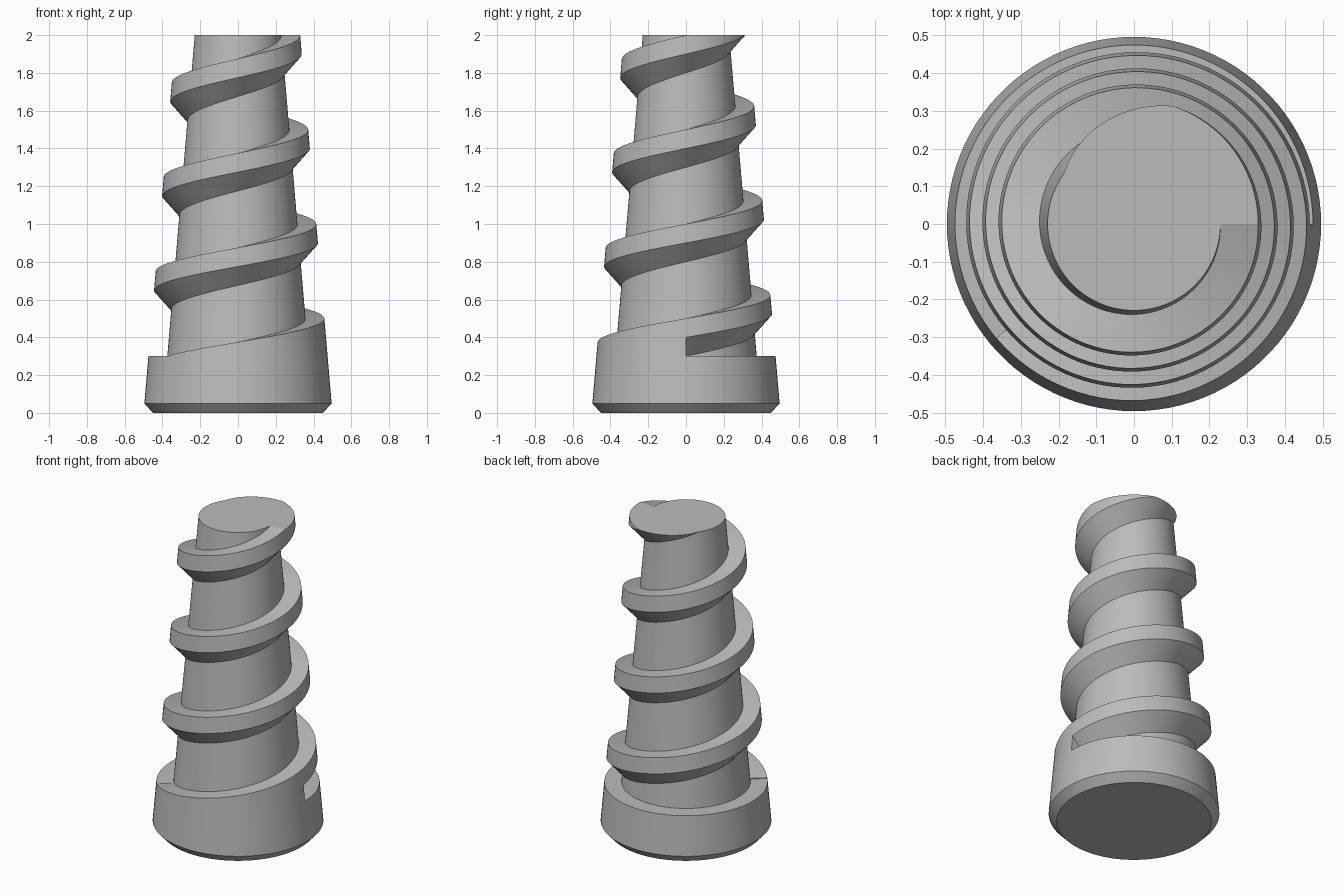
import bpy, bmesh
from math import cos, sin, tau, radians

if "Cube" in bpy.data.objects:
    bpy.data.objects.remove(bpy.data.objects["Cube"])

SEGS = 100          # sides per turn
PITCH = 0.5
TOP = 2.0
LEDGE = 0.3         # top of the base collar
BAND = 0.1          # height of the outer thread band, also thread depth
BURY = 0.02         # how far the thread sinks into the core

grey = bpy.data.materials.new("plain grey")
grey.use_nodes = True
colour = (0.5, 0.5, 0.5, 1)
grey.diffuse_color = colour
grey.node_tree.nodes["Principled BSDF"].inputs["Base Color"].default_value = colour


def outer(z):
    return 0.5 - 0.0855 * z


def core(z):
    return outer(z) - BAND


def point(r, z, step):
    a = tau * step / SEGS
    return (r * cos(a), r * sin(a), z)


def finish(bm, name):
    bmesh.ops.recalc_face_normals(bm, faces=bm.faces)
    mesh = bpy.data.meshes.new(name)
    bm.to_mesh(mesh)
    bm.free()
    mesh.materials.append(grey)
    ob = bpy.data.objects.new(name, mesh)
    bpy.context.collection.objects.link(ob)
    bpy.ops.object.select_all(action='DESELECT')
    ob.select_set(True)
    bpy.context.view_layer.objects.active = ob
    bpy.ops.object.shade_smooth_by_angle(angle=radians(12))


def lathe(name, profile):
    """Stack of rings from (radius, height) pairs, capped at both ends."""
    bm = bmesh.new()
    rings = [[bm.verts.new(point(r, z, s)) for s in range(SEGS)] for r, z in profile]
    for low, high in zip(rings, rings[1:]):
        for i in range(SEGS):
            j = (i + 1) % SEGS
            bm.faces.new((low[i], low[j], high[j], high[i]))
    bm.faces.new(rings[0])
    bm.faces.new(rings[-1])
    finish(bm, name)


def sweep(name, first, last, section):
    """Carry a four-sided section along the helix and trim it level at the top."""
    bm = bmesh.new()
    rings = []
    for s in range(first, last + 1):
        corners = section(PITCH * s / SEGS)
        rings.append([bm.verts.new(point(r, z, s)) for r, z in corners])
    for a, b in zip(rings, rings[1:]):
        for i in range(4):
            j = (i + 1) % 4
            bm.faces.new((a[i], a[j], b[j], b[i]))
    bm.faces.new(rings[0])
    bm.faces.new(rings[-1])
    geom = bm.verts[:] + bm.edges[:] + bm.faces[:]
    bmesh.ops.bisect_plane(bm, geom=geom, dist=1e-5, plane_co=(0, 0, TOP),
                           plane_no=(0, 0, 1), clear_outer=True)
    rim = [e for e in bm.edges if e.is_boundary]
    if rim:
        bmesh.ops.edgeloop_fill(bm, edges=rim)
    finish(bm, name)


def thread_section(z):
    low = z - BAND
    root = low - BAND - BURY
    return [(core(z) - BURY, z), (outer(z), z), (outer(low), low), (core(root) - BURY, root)]


def ramp_section(z):
    return [(core(z) - BURY, z), (outer(z), z), (outer(LEDGE), LEDGE), (core(LEDGE) - BURY, LEDGE)]


# Tapered core and chamfered base collar
lathe("core", [(core(LEDGE), LEDGE), (core(TOP), TOP)])
lathe("base_collar", [(0.45, 0), (outer(0.05), 0.05), (outer(LEDGE), LEDGE)])

# Solid ramp rising from the collar, then the free thread
ramp_start = round(LEDGE / PITCH * SEGS)
sweep("thread_ramp", ramp_start + 1, SEGS, ramp_section)
sweep("thread", SEGS, SEGS * 9 // 2, thread_section)
